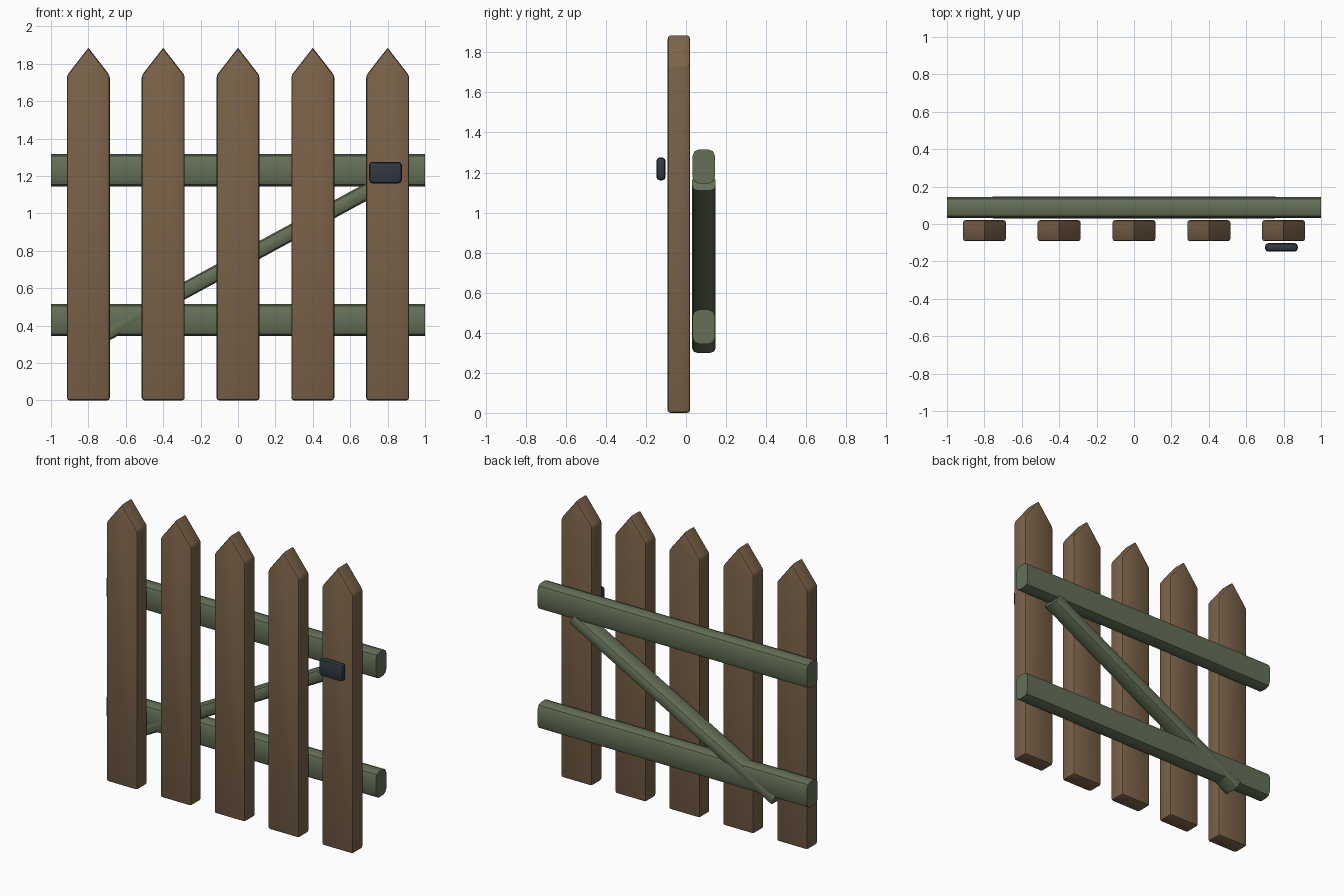
import bpy
import bmesh
from math import radians
from mathutils import Matrix, Vector

cube = bpy.data.objects.get("Cube")
if cube:
    bpy.data.objects.remove(cube, do_unlink=True)


def make_material(name, colour):
    mat = bpy.data.materials.new(name)
    mat.use_nodes = True
    mat.diffuse_color = (*colour, 1)
    mat.node_tree.nodes["Principled BSDF"].inputs["Base Color"].default_value = (*colour, 1)
    return mat


WOOD = make_material("brown wood", (0.20, 0.125, 0.067))
GREEN = make_material("mossy green", (0.128, 0.162, 0.094))
IRON = make_material("dark iron", (0.03, 0.04, 0.055))


def prism(name, outline, y0, y1, mat, bevel, pick_edge, matrix=Matrix()):
    """Extrude an x-z outline along y and round the chosen edges."""
    bm = bmesh.new()
    face = bm.faces.new([bm.verts.new((x, y0, z)) for x, z in outline])
    extruded = bmesh.ops.extrude_face_region(bm, geom=[face])["geom"]
    new_verts = [g for g in extruded if isinstance(g, bmesh.types.BMVert)]
    bmesh.ops.translate(bm, verts=new_verts, vec=(0, y1 - y0, 0))
    bmesh.ops.recalc_face_normals(bm, faces=bm.faces)
    edges = [e for e in bm.edges if pick_edge(e)]
    bmesh.ops.bevel(bm, geom=edges, offset=bevel, segments=2, profile=0.5, affect="EDGES")
    bm.transform(matrix)
    mesh = bpy.data.meshes.new(name)
    bm.to_mesh(mesh)
    bm.free()
    mesh.materials.append(mat)
    obj = bpy.data.objects.new(name, mesh)
    bpy.context.collection.objects.link(obj)
    bpy.ops.object.select_all(action="DESELECT")
    obj.select_set(True)
    bpy.context.view_layer.objects.active = obj
    bpy.ops.object.shade_smooth_by_angle(angle=radians(30))
    return obj


def box(w, h):
    return [(-w / 2, -h / 2), (w / 2, -h / 2), (w / 2, h / 2), (-w / 2, h / 2)]


def lengthwise(edge):
    d = edge.verts[1].co - edge.verts[0].co
    return abs(d.x) > 0.9 * d.length


def not_ridge(edge):
    return min(v.co.z for v in edge.verts) < 1.88


# Pointed pickets
HALF = 0.115
picket = [(-HALF, 0), (HALF, 0), (HALF, 1.737), (0, 1.885), (-HALF, 1.737)]
for i in range(5):
    prism(f"picket_{i + 1}", picket, -0.092, 0.021, WOOD, 0.014, not_ridge,
          Matrix.Translation((0.4 * (i - 2), 0, 0)))

# Horizontal rails behind the pickets
for name, z in (("lower_rail", 0.43), ("upper_rail", 1.23)):
    prism(name, box(2, 0.172), 0.032, 0.145, GREEN, 0.035, lengthwise,
          Matrix.Translation((0, 0, z)))

# Diagonal brace
prism("diagonal_brace", box(1.7, 0.085), 0.03, 0.148, GREEN, 0.028, lengthwise,
      Matrix.Translation(Vector((0, 0, 0.742))) @ Matrix.Rotation(radians(-28.5), 4, "Y"))

# Latch plate
prism("latch", box(0.175, 0.115), -0.148, -0.102, IRON, 0.018, lambda e: True,
      Matrix.Translation((0.788, 0, 1.218)))
